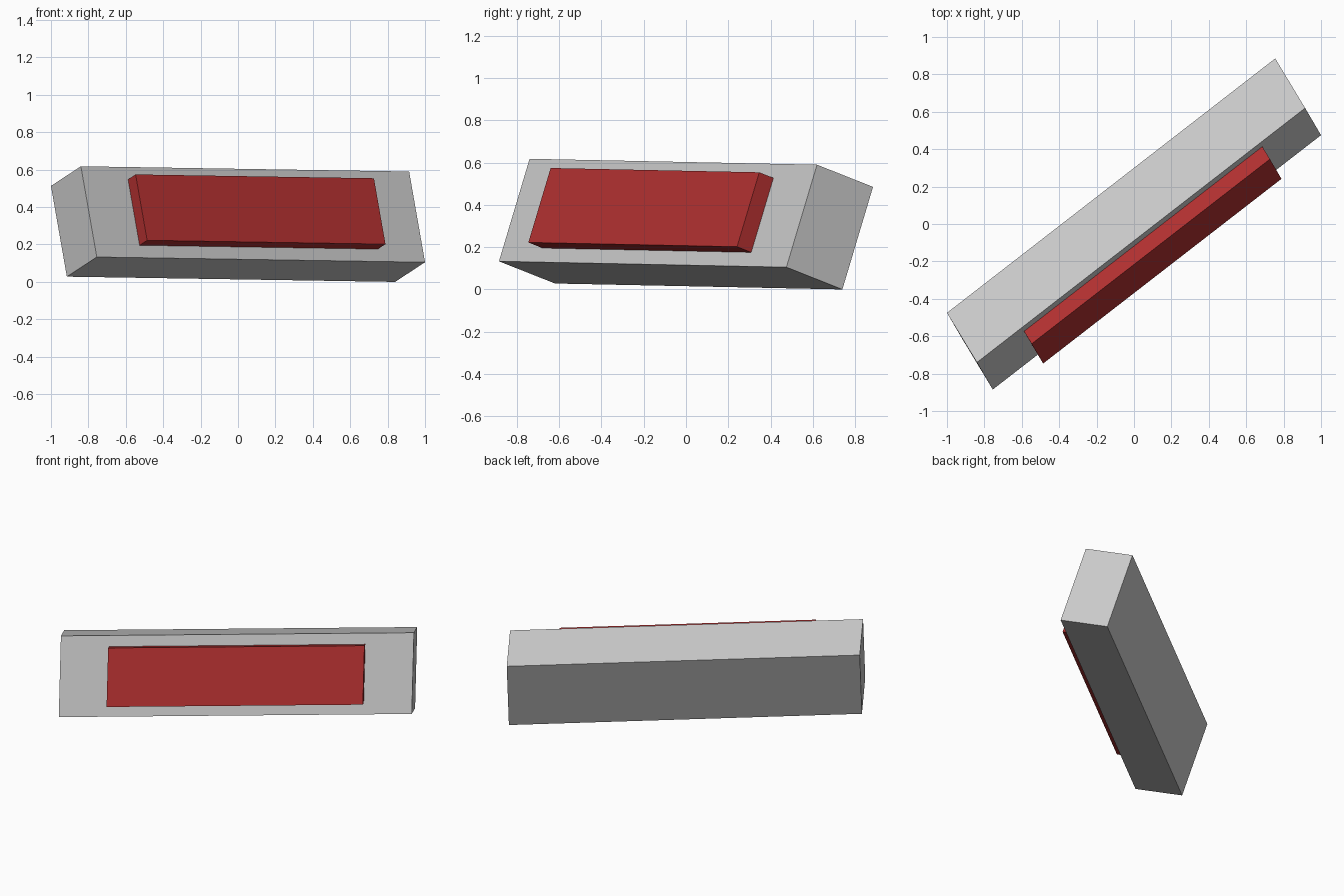
import bpy
import bmesh
from mathutils import Matrix, Vector

if "Cube" in bpy.data.objects:
    bpy.data.objects.remove(bpy.data.objects["Cube"])

# Edge directions of the tilted, slightly skewed block
LONG = Vector((1.755, 1.36, -0.028))
BACK = Vector((-0.16, 0.265, -0.105))
UP = Vector((-0.085, 0.145, 0.485))
CENTRE = Vector((0, 0, 0.309))


def skewed_block(name, centre, scale):
    """Unit cube mapped onto the three edge directions."""
    frame = Matrix((LONG, BACK, UP)).transposed() * scale
    bm = bmesh.new()
    bmesh.ops.create_cube(bm, size=1, matrix=Matrix.Translation(centre) @ frame.to_4x4())
    bmesh.ops.recalc_face_normals(bm, faces=bm.faces[:])
    mesh = bpy.data.meshes.new(name)
    bm.to_mesh(mesh)
    bm.free()
    obj = bpy.data.objects.new(name, mesh)
    bpy.context.collection.objects.link(obj)
    return obj


# Grey main body
skewed_block("body_block", CENTRE, 1.0)

# Red smaller copy, sunk into the front face
panel = skewed_block("front_panel", CENTRE - BACK * 0.39, 0.726)
red = bpy.data.materials.new("red")
red.diffuse_color = (0.45, 0.03, 0.03, 1)
red.use_nodes = True
red.node_tree.nodes["Principled BSDF"].inputs["Base Color"].default_value = red.diffuse_color
panel.data.materials.append(red)
